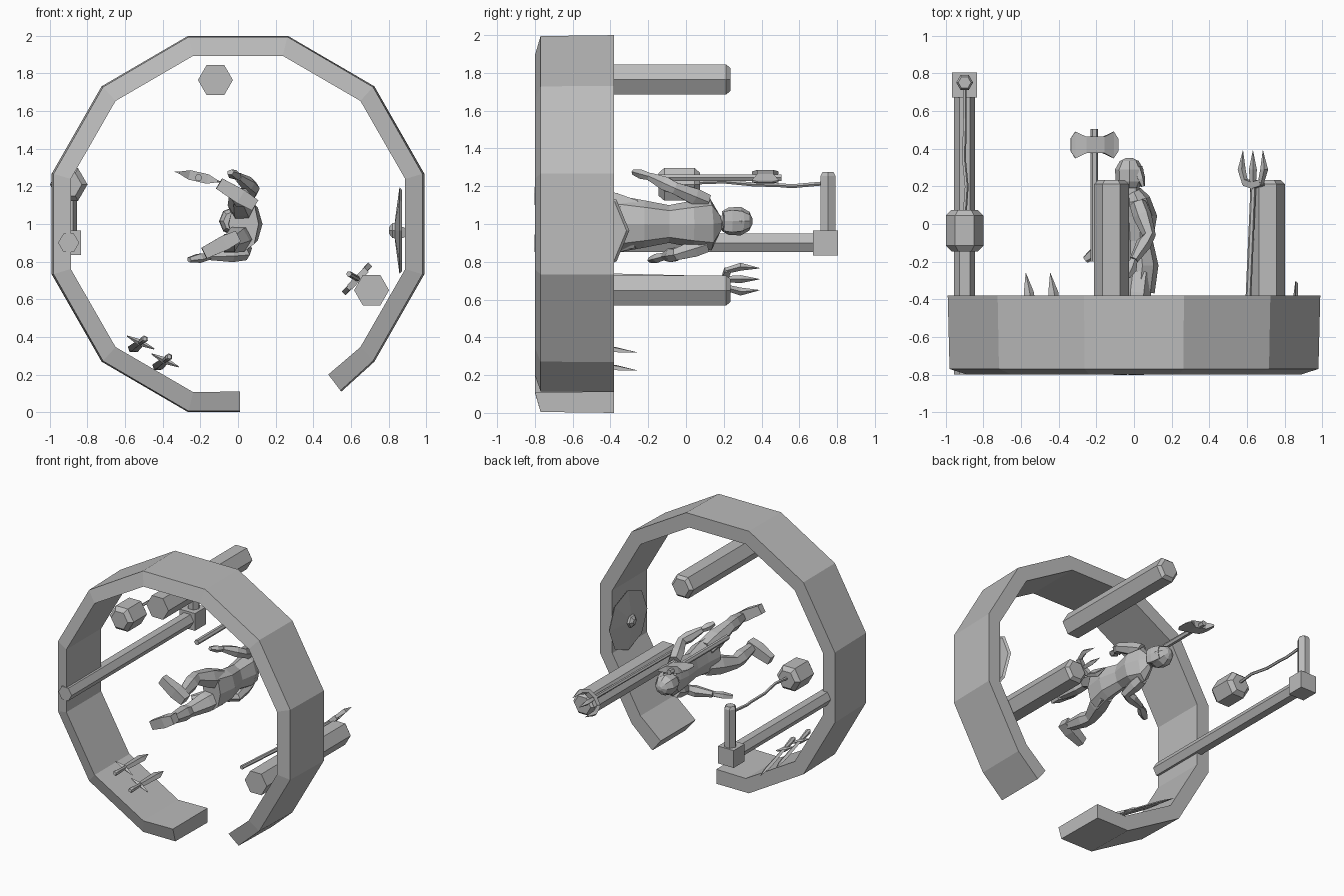
import bpy, bmesh, math
from mathutils import Vector

grey = bpy.data.materials.new("stone_grey")
grey.diffuse_color = (0.5, 0.5, 0.5, 1)


def finish(name, bm):
    bmesh.ops.recalc_face_normals(bm, faces=bm.faces)
    me = bpy.data.meshes.new(name)
    bm.to_mesh(me)
    bm.free()
    me.materials.append(grey)
    ob = bpy.data.objects.new(name, me)
    bpy.context.collection.objects.link(ob)
    return ob


def loft(bm, rings):
    """Skin a list of closed rings of points and cap both ends."""
    vs = [[bm.verts.new(p) for p in r] for r in rings]
    n = len(vs[0])
    for a, b in zip(vs, vs[1:]):
        for i in range(n):
            j = (i + 1) % n
            bm.faces.new((a[i], a[j], b[j], b[i]))
    bm.faces.new(vs[0])
    bm.faces.new(vs[-1])


def tube(name, pts, radii, n=6, ref=(1, 0, 0), turn=0.0):
    """Tube along pts; a radius is a number or (along ref, across ref)."""
    pts = [Vector(p) for p in pts]
    rings = []
    for i, p in enumerate(pts):
        t = (pts[min(i + 1, len(pts) - 1)] - pts[max(i - 1, 0)]).normalized()
        u = Vector(ref)
        u = (u - t * u.dot(t)).normalized()
        v = t.cross(u)
        r = radii[i] if isinstance(radii, (list, tuple)) else radii
        a, b = r if isinstance(r, tuple) else (r, r)
        rings.append([p + u * a * math.cos(turn + math.tau * k / n)
                      + v * b * math.sin(turn + math.tau * k / n) for k in range(n)])
    bm = bmesh.new()
    loft(bm, rings)
    return finish(name, bm)


def upright(name, x, z, prof, n=6, ref=(1, 0, 0), turn=0.0):
    """Straight turned part along y; prof is (y, radius) pairs."""
    return tube(name, [(x, y, z) for y, _ in prof], [r for _, r in prof], n, ref, turn)


Q = math.pi / 4
S2 = math.sqrt(2)

# broken twelve-sided arena wall
outer = [(0.01, 0.0)]
inner = [(0.01, 0.11)]
for k in range(11):
    a = math.radians(-105 - 30 * k)
    outer.append((1.025 * math.cos(a), 1 + 1.035 * math.sin(a)))
    inner.append((0.92 * math.cos(a), 1 + 0.925 * math.sin(a)))
outer.append((0.55, 0.11))
inner.append((0.48, 0.20))
bm = bmesh.new()
loft(bm, [[(o[0] * 0.99, -0.77, 1 + (o[1] - 1) * 0.995), (o[0], -0.38, o[1]),
           (i[0], -0.38, i[1]), (i[0], -0.80, i[1])] for o, i in zip(outer, inner)])
finish("arena_wall", bm)

# two stone pillars
for name, x, z in (("pillar_a", -0.12, 1.765), ("pillar_b", 0.71, 0.648)):
    upright(name, x, z, [(-0.80, 0.093), (0.212, 0.093), (0.235, 0.07)])

# gallows with hanging training bag
upright("gallows_post", -0.9, 0.9, [(-0.80, 0.056), (0.70, 0.056)])
upright("gallows_joint", -0.9, 0.9, [(0.672, 0.066 * S2), (0.805, 0.066 * S2)], 4, turn=Q)
tube("gallows_arm", [(-0.9, 0.752, z) for z in (0.95, 1.255, 1.275)], [0.045, 0.045, 0.034])
upright("training_bag", -0.9, 1.21,
        [(-0.145, 0.07), (-0.115, 0.1), (0.045, 0.1), (0.075, 0.07)])
tube("bag_rope", [(-0.9, 0.06, 1.22), (-0.89, 0.2, 1.225), (-0.905, 0.35, 1.21),
                  (-0.9, 0.5, 1.205), (-0.9, 0.56, 1.2), (-0.9, 0.73, 1.215)], 0.011, 5)

# round shield on the wall: rim, dish, boss and grip
tube("shield", [(x, -0.53, 0.965) for x in (0.872, 0.858, 0.835)],
     [0.215, 0.23, 0.06], 8, (0.06, 1, 0))
tube("shield_boss", [(x, -0.53, 0.965) for x in (0.84, 0.82, 0.803)],
     [0.05, 0.045, 0.02], 6, (0, 1, 0))
tube("shield_grip", [(0.86, -0.53, 0.955), (0.91, -0.53, 0.955)], (0.05, 0.022), 4, (0, 1, 0), Q)

# trident leaning on the pillar
tube("trident_shaft", [(0.59, -0.80, 0.735), (0.635, 0.22, 0.71)], 0.015)
tube("trident_bar", [(0.595, 0.22, 0.665), (0.635, 0.205, 0.71), (0.68, 0.22, 0.755)],
     0.024, 4, (0, 1, 0), Q)
for s in (-1, 0, 1):
    tube("trident_prong", [(0.632 + s * d, y, 0.708 + s * d * 1.1)
                           for d, y in ((0.04, 0.21), (0.06, 0.29), (0.053, 0.39))],
         [0.016, 0.021, 0.001], 4)

# two swords propped against the wall
for x, z in ((-0.515, 0.375), (-0.385, 0.28)):
    top, low = Vector((x - 0.06, -0.26, z - 0.055)), Vector((x + 0.02, -0.78, z + 0.015))
    at = lambda f: low.lerp(top, f)
    wall = Vector((0.9, 0, -0.43))
    tube("sword_blade", [at(0.28), at(0.8), at(1)],
         [(0.022, 0.010), (0.03, 0.010), (0.001, 0.001)], 4, wall)
    tube("sword_grip", [at(0), at(0.03), at(0.3)], [0.012, 0.02, 0.013], 6, wall)
    tube("sword_guard", [at(0.28) - wall * 0.08, at(0.3), at(0.28) + wall * 0.08],
         [0.003, 0.018, 0.003], 4, (0, 1, 0))

# double-bladed axe
upright("axe_shaft", -0.21, 1.245, [(-0.20, 0.02), (0.505, 0.02)])
tube("axe_head", [(-0.21 + d * 0.97, 0.42, 1.25 - d * 0.22)
                  for d in (-0.13, -0.105, -0.05, 0.05, 0.105, 0.13)],
     [(0.05, 0.002), (0.1, 0.008), (0.062, 0.036), (0.062, 0.036), (0.1, 0.008), (0.05, 0.002)],
     4, (0, 1, 0), Q)

# fighter: torso with skirt, neck, helmet
tube("torso", [(0.03, -0.36, 1.0), (0.045, -0.22, 1.0), (0.03, -0.09, 1.0),
               (0.035, 0.04, 1.0), (0.02, 0.13, 1.0), (0.0, 0.175, 1.005)],
     [(0.08, 0.15), (0.085, 0.125), (0.07, 0.10), (0.088, 0.125), (0.065, 0.14), (0.04, 0.05)], 8)
upright("neck", -0.01, 1.01, [(0.15, 0.04), (0.22, 0.038)])
upright("helmet", -0.025, 1.015,
        [(0.19, 0.052), (0.225, 0.072), (0.29, 0.076), (0.335, 0.05), (0.352, 0.015)], 8)
tube("neck_guard", [(0.015, 0.30, 1.015), (0.035, 0.24, 1.015), (0.048, 0.20, 1.015)],
     [(0.03, 0.06), (0.025, 0.068), (0.012, 0.06)], 6)

# arms and hands
for side, sh, el, wr, tip in (
        ("left", (0.02, 0.11, 0.89), (0.03, -0.05, 0.84), (-0.15, -0.11, 0.83), (-0.26, -0.19, 0.81)),
        ("right", (0.02, 0.11, 1.12), (0.08, -0.06, 1.19), (0.0, -0.19, 1.25), (-0.04, -0.28, 1.275))):
    s, e, w, t = map(Vector, (sh, el, wr, tip))
    tube(side + "_arm", [s, s.lerp(e, 0.4), e, e.lerp(w, 0.35), w],
         [0.045, 0.05, 0.036, 0.042, 0.024])
    tube(side + "_hand", [w, w.lerp(t, 0.5), t],
         [(0.02, 0.02), (0.036, 0.026), (0.02, 0.015)], 5)

# legs and boots
for side, hip, knee, heel, toe in (
        ("left", (0.03, -0.27, 0.935), (-0.05, -0.52, 0.89), (0.0, -0.76, 0.935), (-0.18, -0.77, 0.845)),
        ("right", (0.03, -0.27, 1.065), (0.0, -0.52, 1.15), (0.09, -0.76, 1.10), (-0.10, -0.77, 1.215))):
    h, k, b, t = map(Vector, (hip, knee, heel, toe))
    ankle = b.lerp(t, 0.2)
    tube(side + "_leg", [h, h.lerp(k, 0.45), k, k.lerp(ankle, 0.3), ankle],
         [0.07, 0.072, 0.048, 0.055, 0.034])
    tube(side + "_boot", [b, b.lerp(t, 0.4), t],
         [(0.05, 0.045), (0.055, 0.056), (0.035, 0.045)], 4, (0, 1, 0), Q)
